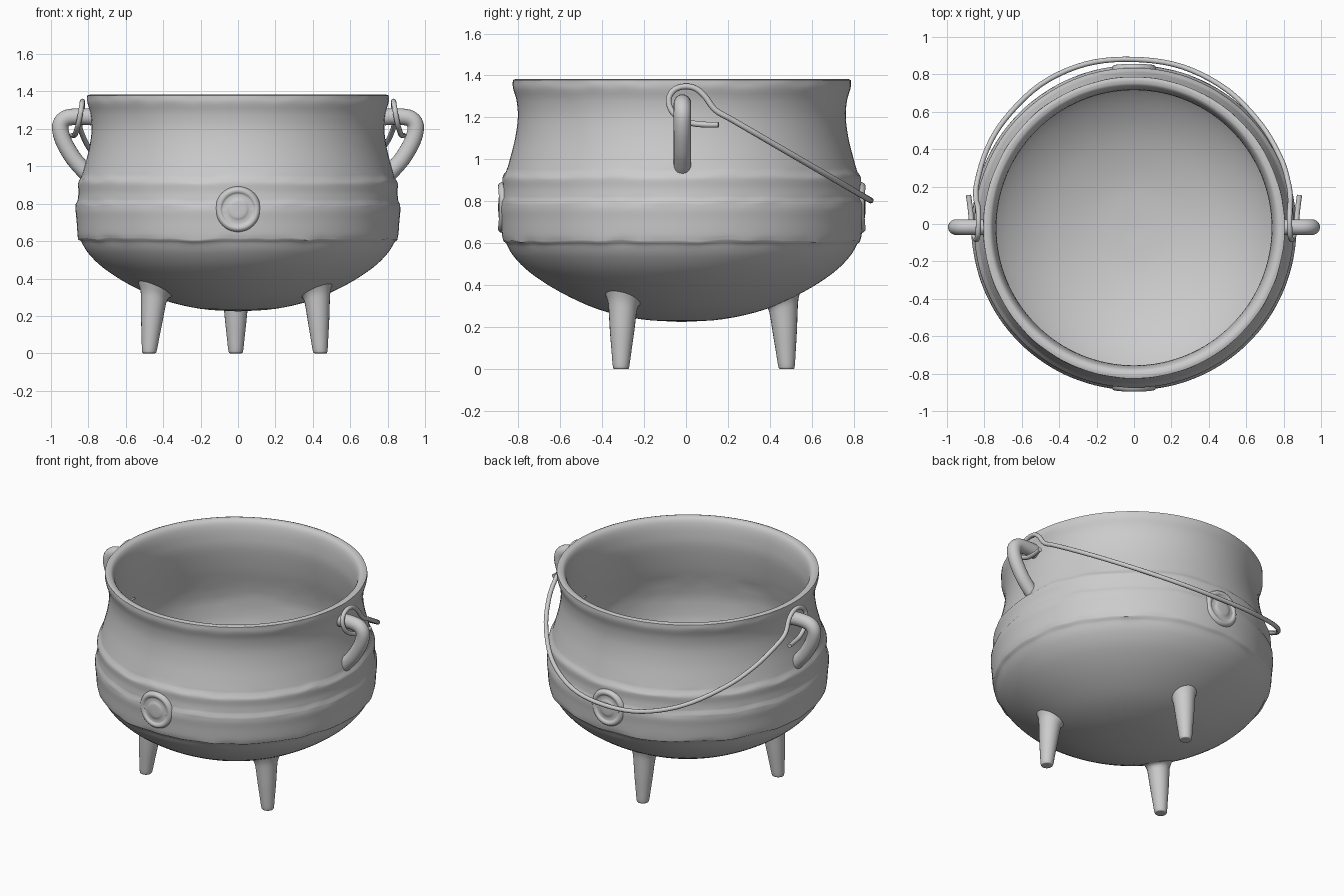
import bpy, bmesh, math
from mathutils import Vector, noise

if "Cube" in bpy.data.objects:
    bpy.data.objects.remove(bpy.data.objects["Cube"])

CY = -0.02  # pot axis sits slightly in front of y = 0


def smooth_path(pts, n):
    """Catmull-Rom resampling of a short list of points."""
    p = [Vector(q) for q in pts]
    p = [2 * p[0] - p[1]] + p + [2 * p[-1] - p[-2]]
    out = []
    for a, b, c, d in zip(p, p[1:], p[2:], p[3:]):
        for i in range(n):
            t = i / n
            out.append(0.5 * (2 * b + (c - a) * t + (2 * a - 5 * b + 4 * c - d) * t * t
                              + (3 * b - a - 3 * c + d) * t ** 3))
    return out + [p[-2]]


def finish(bm, name, angle=40):
    bmesh.ops.remove_doubles(bm, verts=bm.verts, dist=0.0002)
    bmesh.ops.recalc_face_normals(bm, faces=bm.faces)
    mesh = bpy.data.meshes.new(name)
    bm.to_mesh(mesh)
    bm.free()
    ob = bpy.data.objects.new(name, mesh)
    bpy.context.collection.objects.link(ob)
    bpy.ops.object.select_all(action='DESELECT')
    ob.select_set(True)
    bpy.context.view_layer.objects.active = ob
    bpy.ops.object.shade_smooth_by_angle(angle=math.radians(angle))
    return ob


def skin(bm, rings, cyclic=True):
    """Bridge equal-sized rings of coordinates with quads."""
    vs = [[bm.verts.new(c) for c in r] for r in rings]
    n = len(vs[0])
    for a, b in zip(vs, vs[1:]):
        for i in range(n):
            j = (i + 1) % n
            bm.faces.new((a[i], a[j], b[j], b[i]))
    return vs


def lathe(profile, n):
    return [[Vector((r * math.cos(2 * math.pi * i / n), r * math.sin(2 * math.pi * i / n), z))
             for i in range(n)] for r, z in profile]


def tube(name, pts, radii, sides, steps):
    """Round bar along a path, with interpolated (across, sideways) radii."""
    path = smooth_path(pts, steps)
    rings, up = [], None
    for i, p in enumerate(path):
        t = (path[min(i + 1, len(path) - 1)] - path[max(i - 1, 0)]).normalized()
        up = Vector((0, 1, 0.01)) if up is None else up
        up = (up - t * up.dot(t)).normalized()
        side = t.cross(up)
        ru, rs = radii
        rings.append([p + up * ru * math.cos(2 * math.pi * k / sides)
                      + side * rs * math.sin(2 * math.pi * k / sides) for k in range(sides)])
    bm = bmesh.new()
    vs = skin(bm, rings)
    bm.faces.new(vs[0])
    bm.faces.new(vs[-1])
    return finish(bm, name, 50)


# pot body: underside, banded belly, neck, lip and hollow inside
under = [(0, .224), (.2, .238), (.4, .285), (.58, .367), (.72, .457), (.80, .535), (.84, .60)]
belly = [(.852, .608), (.858, .64), (.863, .71), (.868, .76), (.866, .795)]
upper = [(.857, .812), (.853, .86), (.855, .905), (.849, .925)]
neck = [(.837, .94), (.820, 1.0), (.795, 1.1), (.782, 1.2), (.788, 1.28), (.805, 1.34), (.806, 1.378)]
inside = [(.790, 1.384), (.765, 1.376), (.748, 1.345), (.738, 1.28), (.738, 1.19), (.765, 1.04),
          (.80, .90), (.813, .78), (.79, .62), (.69, .50), (.5, .385), (.25, .31), (0, .29)]
profile = [q for part in (under, belly, upper, neck, inside) for q in
           smooth_path([Vector((r, z, 0)) for r, z in part], 4)]
rings = lathe([(q.x, q.y) for q in profile], 128)
for q, ring in zip(profile, rings):
    for v in ring:
        # uneven cast edges where the bands and lip begin
        edge = sum(math.exp(-((q.y - z) / .02) ** 2) for z in (.61, .80, .93, 1.36))
        if q.x > .77:
            k = 1 + .007 * edge * noise.noise(Vector((v.x * 9, v.y * 9, q.y * 6)))
            v.x *= k
            v.y *= k
            v.z += .012 * edge * (q.y < 1.2) * noise.noise(Vector((v.x * 7, v.y * 7, 4)))
        v.y += CY
bm = bmesh.new()
skin(bm, rings)
finish(bm, "pot_body", 50)

# three tapered legs, tops sloped to follow the underside
leg_profile = smooth_path([(0, 0, 0), (.030, 0, 0), (.039, .012, 0), (.047, .08, 0), (.058, .18, 0),
                           (.066, .27, 0), (.073, .32, 0), (.092, .36, 0)], 3)
legs = [("front_left_leg", (-.475, -.31), (-.445, -.30)),
        ("front_right_leg", (.44, -.31), (.42, -.30)),
        ("back_leg", (-.012, .48), (-.012, .462))]
for name, foot, top in legs:
    foot, top = Vector(foot), Vector(top)
    out = Vector((top.x, top.y - CY)).normalized()
    rings = lathe([(q.x, max(q.y, 0)) for q in leg_profile], 24)
    for ring in rings:
        for v in ring:
            t = v.z / .36
            v.z += .55 * t ** 4 * (v.x * out.x + v.y * out.y) - .012 * t ** 4
            c = foot.lerp(top, t)
            v.x += c.x
            v.y += c.y
    bm = bmesh.new()
    vs = skin(bm, rings)
    bm.faces.new(vs[-1])
    finish(bm, name, 50)

# lug handles on both sides
for side, name in ((-1, "left_lug"), (1, "right_lug")):
    pts = [(.768, 1.262), (.85, 1.266), (.92, 1.256), (.95, 1.215), (.935, 1.14), (.885, 1.05), (.835, .99), (.80, .955)]
    tube(name, [(side * x, CY + .003, z) for x, z in pts], (.042, .044), 20, 5)


# wire bail: hooked loop round each lug and a long arc hanging at the back
def hang(x, y):
    return (x, y, 1.235 - (y - .14) * .582)


hook = [(.885, .155, 1.165), (.875, .08, 1.166), (.868, .01, 1.178), (.855, -.06, 1.22), (.843, -.083, 1.28),
        (.835, -.06, 1.328), (.832, -.01, 1.347), (.832, .045, 1.338), (.834, .09, 1.30)]
arc = [(-.845, .14), (-.84, .22), (-.79, .39), (-.69, .56), (-.5, .745), (-.26, .855), (0, .88),
       (.26, .84), (.5, .715), (.68, .53), (.785, .35), (.825, .22), (.836, .14)]
bail = [(-x, y, z) for x, y, z in hook] + [hang(x, y) for x, y in arc] + hook[::-1]
tube("bail_wire", bail, (.014, .014), 12, 5)

# round plain medallion on the belly, front and back
med = [(.125, -.02), (.118, .006), (.106, .019), (.092, .017), (.082, .008), (.06, .009),
       (.045, .016), (.02, .018), (0, .018)]
for sign, name in ((-1, "front_medallion"), (1, "back_medallion")):
    rings = lathe([(q.x, q.y) for q in smooth_path([(r, h, 0) for r, h in med], 3)], 40)
    for ring in rings:
        for v in ring:
            x, z, h = v.x, v.y, v.z
            # wrap the disc on to the curved belly
            v.x, v.z = x, .77 + z
            v.y = CY + sign * (math.sqrt(.861 ** 2 - x * x) + h * .8)
    bm = bmesh.new()
    skin(bm, rings)
    finish(bm, name, 60)
